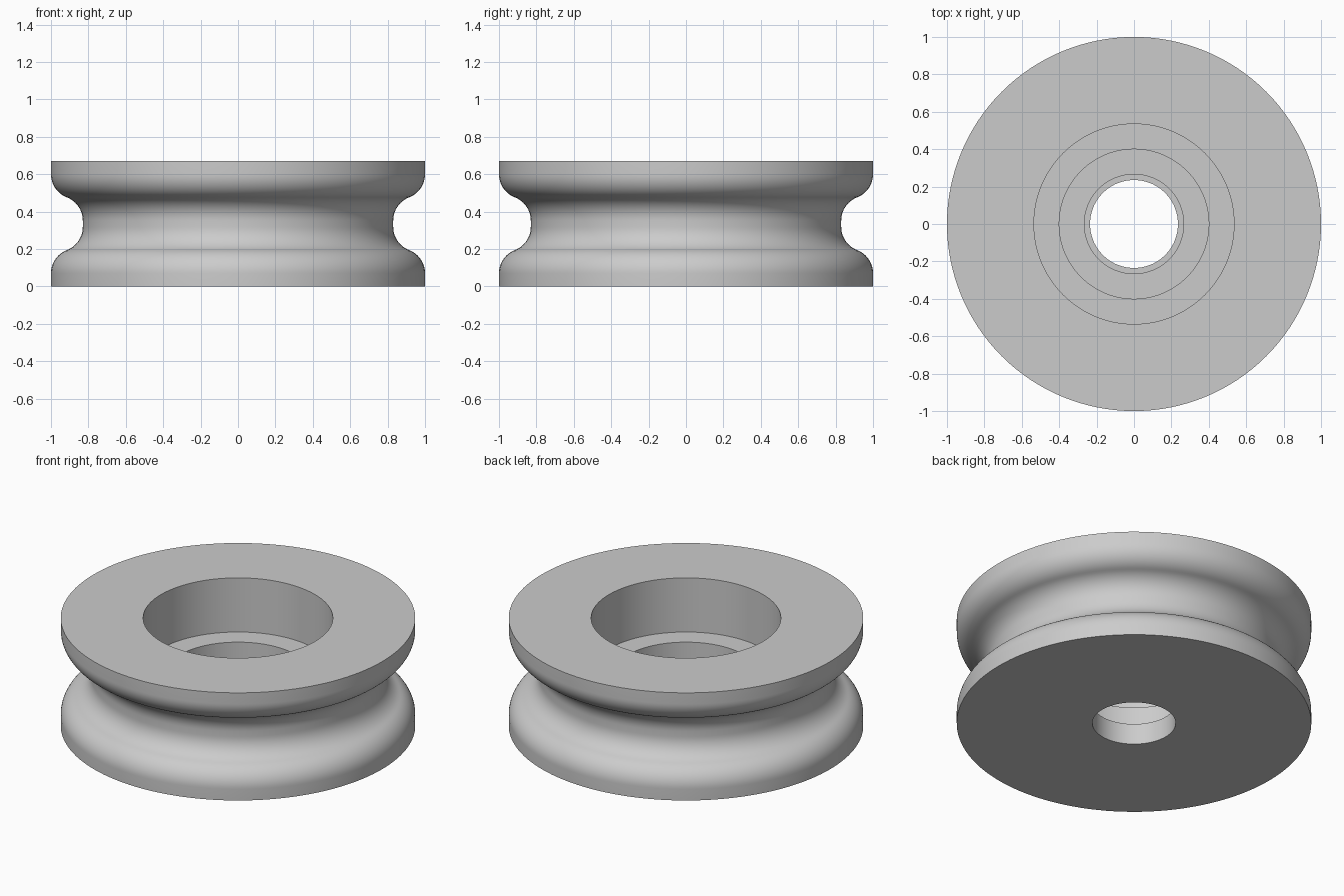
import bpy, bmesh
from math import sin, cos, pi, radians, atan2
from mathutils import Vector

cube = bpy.data.objects.get("Cube")
if cube:
    bpy.data.objects.remove(cube, do_unlink=True)

HEIGHT = 0.67
SEGMENTS = 128


def arc(centre, radius, start, end, steps=12):
    """Points (radius, height) along a circular arc, angles in radians."""
    return [(centre[0] + radius * cos(start + (end - start) * i / steps),
             centre[1] + radius * sin(start + (end - start) * i / steps))
            for i in range(steps + 1)]


def lathe(name, profile, material):
    """Revolve a closed profile around z."""
    bm = bmesh.new()
    verts = [bm.verts.new((r, 0, z)) for r, z in profile]
    edges = [bm.edges.new((v, verts[i - 1])) for i, v in enumerate(verts)]
    bmesh.ops.spin(bm, geom=verts + edges, cent=(0, 0, 0), axis=(0, 0, 1),
                   angle=2 * pi, steps=SEGMENTS, use_merge=True)
    bmesh.ops.remove_doubles(bm, verts=bm.verts, dist=1e-5)
    bmesh.ops.recalc_face_normals(bm, faces=bm.faces)
    mesh = bpy.data.meshes.new(name)
    bm.to_mesh(mesh)
    bm.free()
    mesh.materials.append(material)
    obj = bpy.data.objects.new(name, mesh)
    bpy.context.collection.objects.link(obj)
    bpy.ops.object.select_all(action='DESELECT')
    obj.select_set(True)
    bpy.context.view_layer.objects.active = obj
    bpy.ops.object.shade_smooth_by_angle(angle=radians(30))
    return obj


grey = bpy.data.materials.new("light_grey")
grey.use_nodes = True
colour = (0.6, 0.6, 0.6, 1)
grey.diffuse_color = colour
grey.node_tree.nodes["Principled BSDF"].inputs["Base Color"].default_value = colour

# Lower half of the rim: rounded flange flowing into the concave groove
flange, groove, radius = Vector((0.867, 0.07)), Vector((0.963, 0.318)), 0.133
step = groove - flange
turn = atan2(step.y, step.x)
lower = [(1, 0)] + arc(flange, radius, 0, turn) + arc(groove, radius, turn + pi, pi)[1:]
upper = [(r, HEIGHT - z) for r, z in reversed(lower)]

# Stepped bore: bearing seat, clearance recess, raised lip round the axle hole
bore = [(0.535, HEIGHT), (0.535, 0.333), (0.4, 0.333), (0.4, 0.1),
        (0.268, 0.1), (0.268, 0.13), (0.235, 0.13), (0.235, 0)]

lathe("grooved_pulley_wheel", lower + upper + bore, grey)
